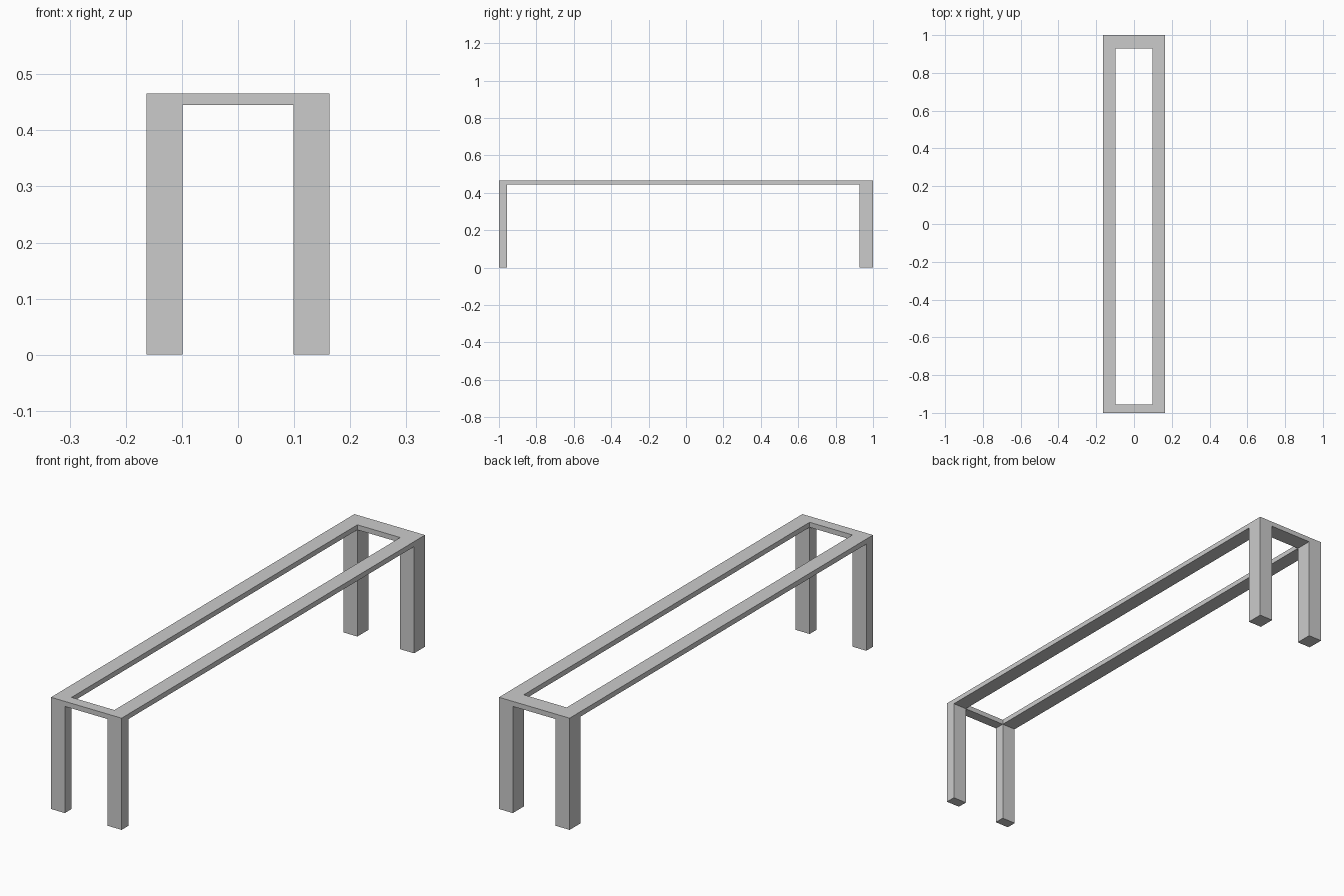
import bpy
import bmesh

if "Cube" in bpy.data.objects:
    bpy.data.objects.remove(bpy.data.objects["Cube"])

# Grid lines of the plan: outer edge, inner edge, inner edge, outer edge
XS = (-0.163, -0.099, 0.099, 0.163)
YS = (-1.0, -0.956, 0.928, 1.0)
RAIL_BOTTOM, TOP = 0.445, 0.466

bm = bmesh.new()

# Rectangular ring: a 3 x 3 grid of cells with the middle left open
grid = [[bm.verts.new((x, y, RAIL_BOTTOM)) for y in YS] for x in XS]
corners = []
for i in range(3):
    for j in range(3):
        if (i, j) == (1, 1):
            continue
        face = bm.faces.new((grid[i][j], grid[i][j + 1],
                             grid[i + 1][j + 1], grid[i + 1][j]))
        if i != 1 and j != 1:
            corners.append(face)

# Rails: thicken the ring upwards, keeping the underside
ring = bmesh.ops.extrude_face_region(bm, geom=bm.faces[:], use_keep_orig=True)
for v in ring["geom"]:
    if isinstance(v, bmesh.types.BMVert):
        v.co.z = TOP

# Legs: pull the four corner cells of the underside down to the floor
legs = bmesh.ops.extrude_discrete_faces(bm, faces=corners)
for face in legs["faces"]:
    for v in face.verts:
        v.co.z = 0.0

bmesh.ops.recalc_face_normals(bm, faces=bm.faces[:])
mesh = bpy.data.meshes.new("bench_frame")
bm.to_mesh(mesh)
bm.free()
bpy.context.collection.objects.link(bpy.data.objects.new("bench_frame", mesh))
